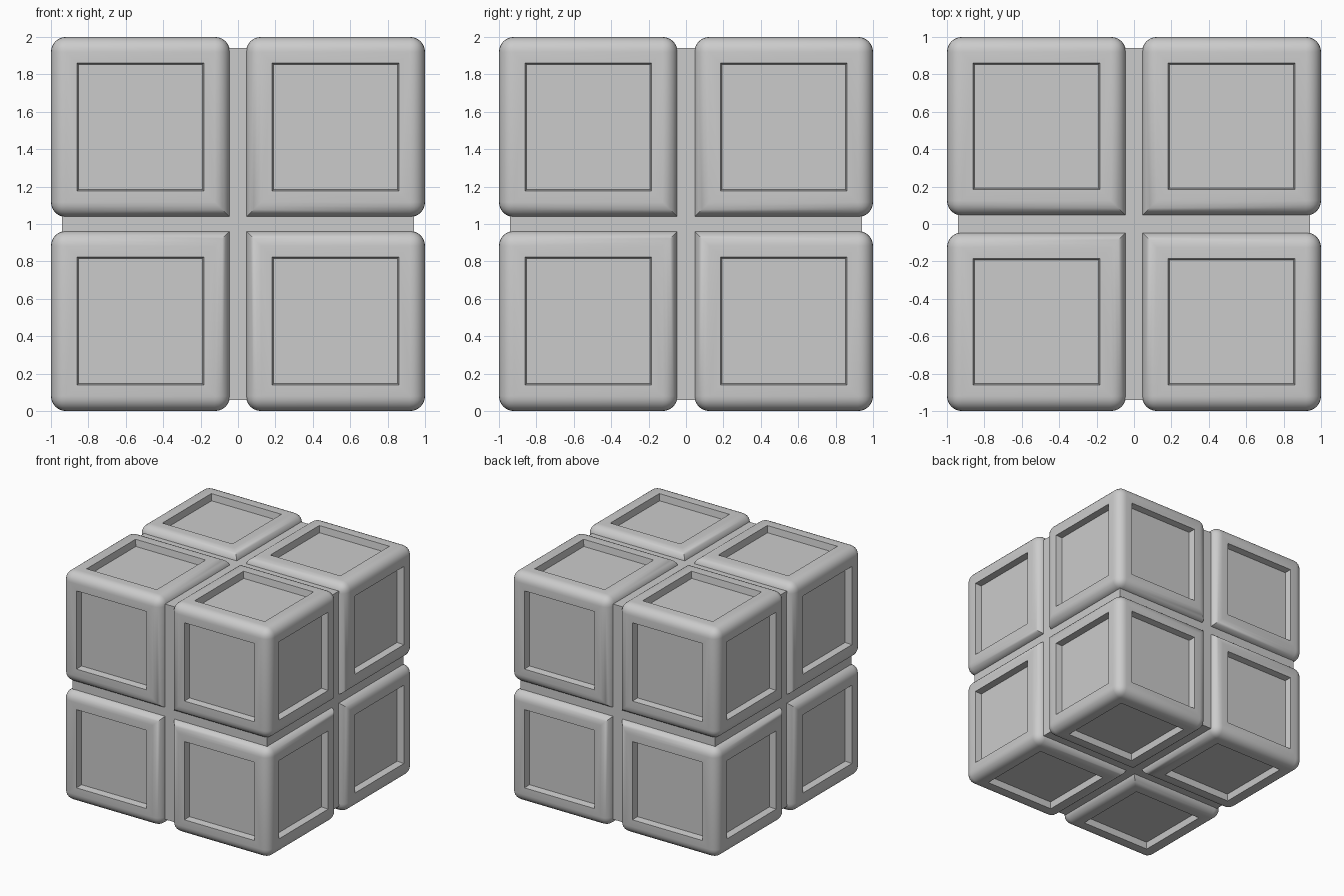
import bpy, bmesh
from mathutils import Vector, Matrix

if "Cube" in bpy.data.objects:
    bpy.data.objects.remove(bpy.data.objects["Cube"])

GAP = (0.043, 0.045, 0.037)   # half gap between blocks on x, y, z
ROUND = 0.08


def add_object(name, bm):
    mesh = bpy.data.meshes.new(name)
    bm.to_mesh(mesh)
    bm.free()
    obj = bpy.data.objects.new(name, mesh)
    obj.location = (0, 0, 1)
    bpy.context.collection.objects.link(obj)
    return obj


# Inner core seen through the grooves
bm = bmesh.new()
bmesh.ops.create_cube(bm, size=1.88)
add_object("inner_core", bm)

# One corner block: rounded everywhere except its three innermost edges
bm = bmesh.new()
bmesh.ops.create_cube(bm, size=1.0)
for v in bm.verts:
    v.co = Vector([1.0 if c > 0 else g for c, g in zip(v.co, GAP)])
outer_edges = [e for e in bm.edges
               if any(all(v.co[i] > 0.99 for v in e.verts) for i in range(3))]
bmesh.ops.bevel(bm, geom=outer_edges, offset=ROUND, offset_type='OFFSET',
                segments=6, profile=0.5, affect='EDGES')

# Recessed square panels on the three outward faces
bm.normal_update()
for axis in range(3):
    face = max((f for f in bm.faces if f.normal[axis] > 0.99),
               key=lambda f: f.calc_area())
    bmesh.ops.inset_region(bm, faces=[face], thickness=0.06, use_even_offset=True)
    bmesh.ops.inset_region(bm, faces=[face], thickness=0.008, use_even_offset=True)
    for v in face.verts:
        v.co[axis] -= 0.058
bmesh.ops.recalc_face_normals(bm, faces=bm.faces[:])
blocks = add_object("corner_blocks", bm)

# Mirror to all eight corners
mirror = blocks.modifiers.new("mirror", 'MIRROR')
mirror.use_axis = (True, True, True)
mirror.use_mirror_merge = False

bpy.ops.object.select_all(action='DESELECT')
blocks.select_set(True)
bpy.context.view_layer.objects.active = blocks
bpy.ops.object.shade_smooth_by_angle(angle=0.6)
